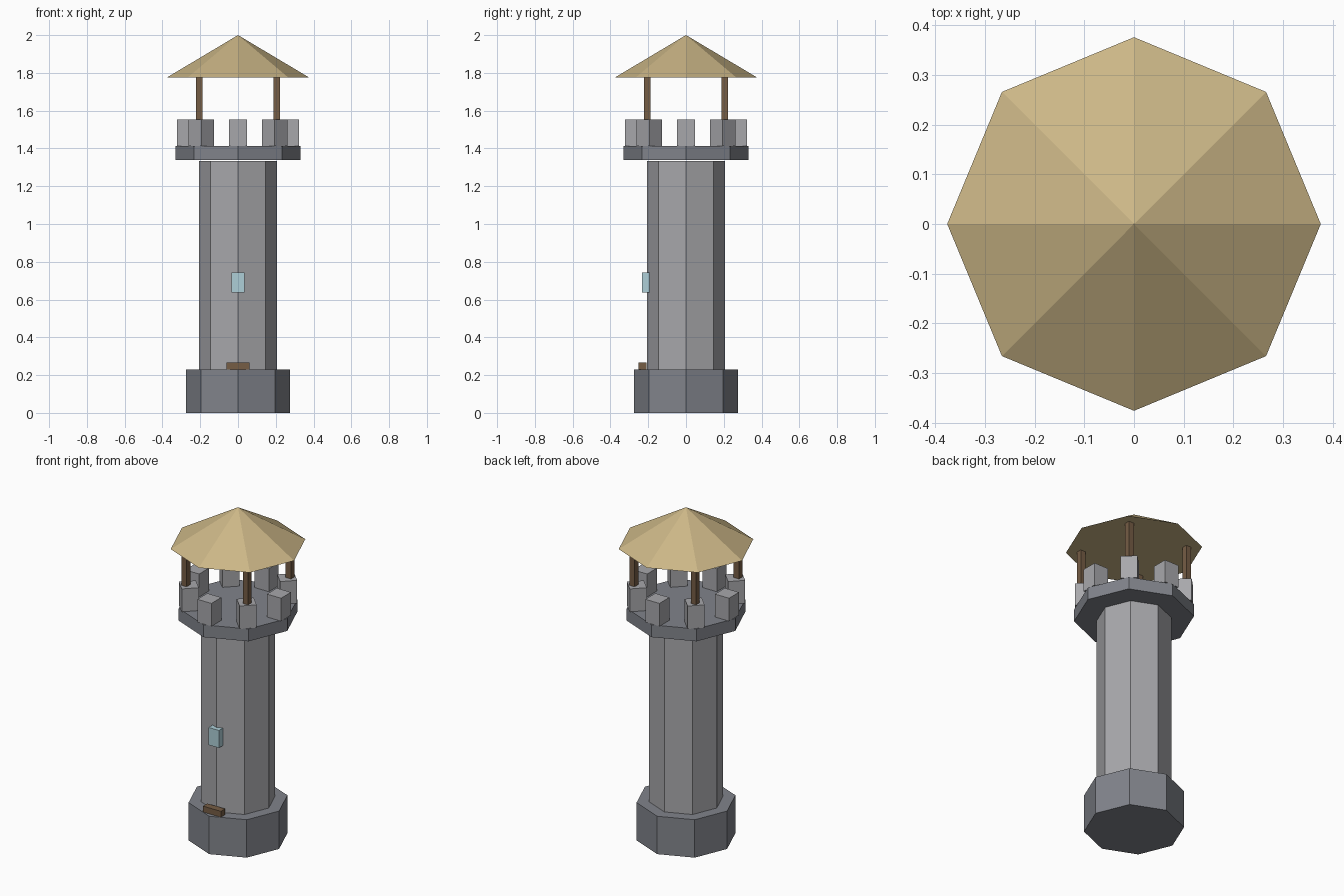
import bpy
from math import cos, sin, pi

if "Cube" in bpy.data.objects:
    bpy.data.objects.remove(bpy.data.objects["Cube"])


def material(name, color):
    m = bpy.data.materials.new(name)
    m.diffuse_color = (*color, 1)
    m.use_nodes = True
    m.node_tree.nodes["Principled BSDF"].inputs["Base Color"].default_value = m.diffuse_color
    return m


STONE = material("stone", (0.39, 0.39, 0.41))
DARK_STONE = material("dark_stone", (0.22, 0.23, 0.26))
WOOD = material("wood", (0.18, 0.11, 0.06))
THATCH = material("thatch", (0.60, 0.47, 0.24))
GLASS = material("glass", (0.42, 0.62, 0.68))


def finish(name, mat):
    o = bpy.context.object
    o.name = name
    o.data.materials.append(mat)
    return o


def octagon(name, r_bottom, r_top, z0, z1, mat):
    bpy.ops.mesh.primitive_cone_add(vertices=8, radius1=r_bottom, radius2=r_top,
                                    depth=z1 - z0, location=(0, 0, (z0 + z1) / 2))
    return finish(name, mat)


def box(name, x, y, z0, z1, width, depth, mat, angle=0):
    bpy.ops.mesh.primitive_cube_add(size=1, location=(x, y, (z0 + z1) / 2),
                                    rotation=(0, 0, angle))
    bpy.context.object.scale = (width, depth, z1 - z0)
    return finish(name, mat)


# Tower body
octagon("base", 0.276, 0.276, 0, 0.23, DARK_STONE)
octagon("shaft", 0.207, 0.207, 0.23, 1.334, STONE)
octagon("platform", 0.331, 0.331, 1.338, 1.413, DARK_STONE)

# Battlements above each platform corner
for i in range(8):
    a = i * pi / 4
    box(f"merlon_{i + 1}", 0.275 * cos(a), 0.275 * sin(a), 1.413, 1.552,
        0.095, 0.095, STONE, a)

# Roof posts rising from the diagonal merlons
for i, (sx, sy) in enumerate([(1, 1), (-1, 1), (-1, -1), (1, -1)]):
    box(f"roof_post_{i + 1}", sx * 0.206, sy * 0.206, 1.413, 1.785,
        0.035, 0.035, WOOD)

# Pointed roof
octagon("roof", 0.376, 0, 1.776, 2.0, THATCH)

# Door sunk into the base, window on the front of the shaft
box("door", 0, -0.23, 0.03, 0.266, 0.12, 0.041, WOOD)
box("window", 0, -0.212, 0.637, 0.743, 0.07, 0.041, GLASS)
